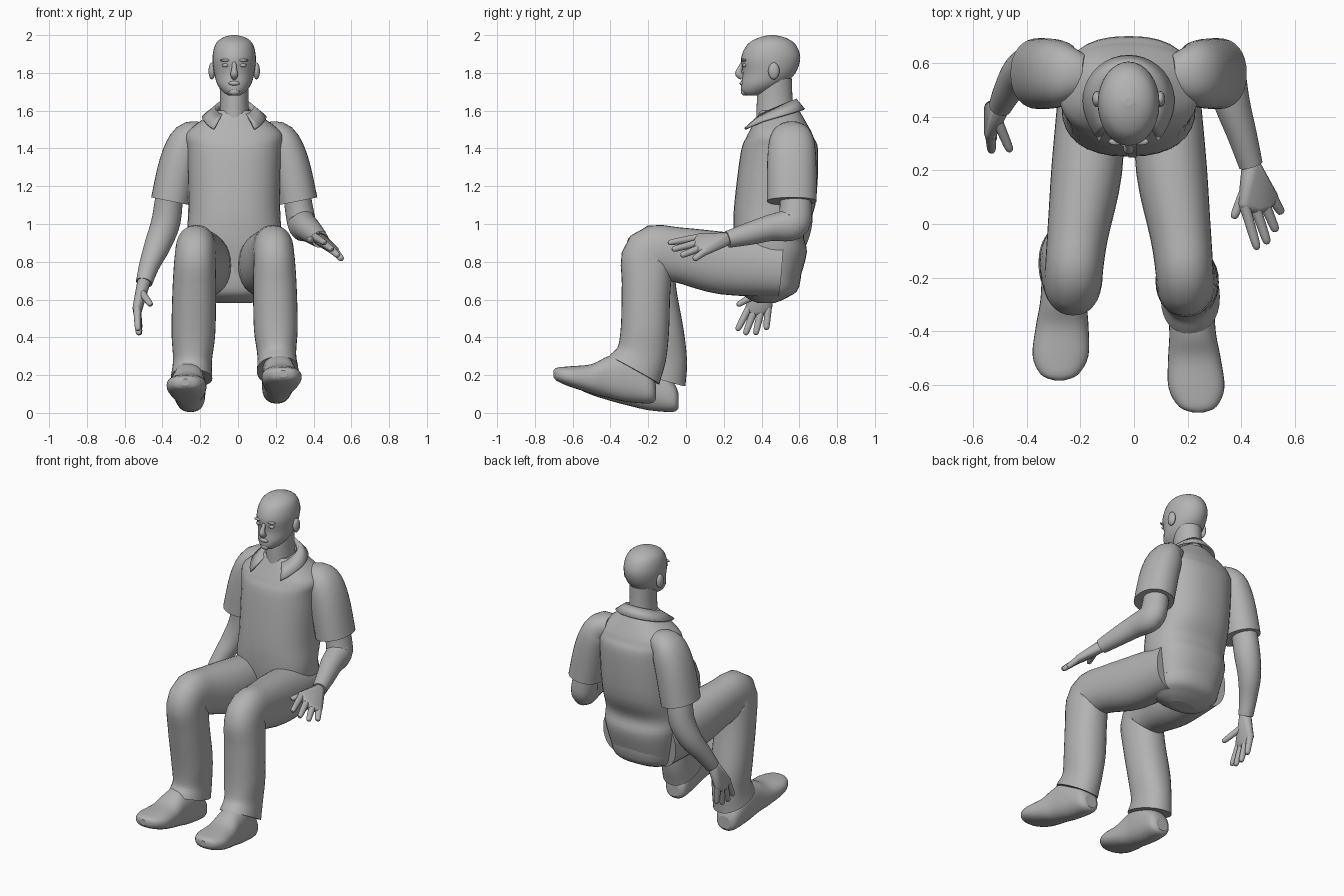
import bpy, bmesh, math
from mathutils import Vector

cube = bpy.data.objects.get("Cube")
if cube:
    bpy.data.objects.remove(cube)

grey = bpy.data.materials.new("plain grey")
grey.use_nodes = True
grey.diffuse_color = (0.45, 0.45, 0.45, 1)
grey.node_tree.nodes["Principled BSDF"].inputs["Base Color"].default_value = (0.45, 0.45, 0.45, 1)
MID = -0.02  # centre line of the upper body
ACROSS, DEEP, UP = Vector((1, 0, 0)), Vector((0, 1, 0)), Vector((0, 0, 1))
SIDES = (("left", 1), ("right", -1))


def finish(name, bm):
    bmesh.ops.recalc_face_normals(bm, faces=bm.faces[:])
    for face in bm.faces:
        face.smooth = True
    mesh = bpy.data.meshes.new(name)
    bm.to_mesh(mesh)
    bm.free()
    mesh.materials.append(grey)
    obj = bpy.data.objects.new(name, mesh)
    bpy.context.collection.objects.link(obj)
    return obj


def spline(rows, steps=4):
    """Smooth curve through rows of values."""
    rows = [Vector(row) for row in rows]
    padded = [rows[0]] + rows + [rows[-1]]
    out = []
    for before, start, end, after in zip(padded, padded[1:], padded[2:], padded[3:]):
        for i in range(steps):
            t = i / steps
            swing = (end - before) * (t * (1 - t) ** 2) - (after - start) * (t * t * (1 - t))
            out.append(start + (end - start) * (t * t * (3 - 2 * t)) + swing / 2)
    return out + [rows[-1]]


def oval(centre, u, v, power):
    """Rounded ring; a higher power makes it boxier."""
    ring = []
    for i in range(32):
        angle = math.tau * i / 32
        c, s = math.cos(angle), math.sin(angle)
        ring.append(centre + u * math.copysign(abs(c) ** (2 / power), c)
                    + v * math.copysign(abs(s) ** (2 / power), s))
    return ring


def skin(bm, rings):
    """Join rings into a capped surface with crisp rims."""
    rows = [[bm.verts.new(point) for point in ring] for ring in rings]
    for a, b in zip(rows, rows[1:]):
        for i in range(len(a)):
            bm.faces.new((a[i - 1], a[i], b[i], b[i - 1]))
    for row in (rows[0], rows[-1]):
        for edge in bm.faces.new(row).edges:
            edge.smooth = False


def profile(name, rows, spot, depth, power=2.0):
    """Rows: station, low edge, high edge, half width."""
    bm = bmesh.new()
    skin(bm, [oval(spot(t, (low + high) / 2), ACROSS * width, depth * ((high - low) / 2), power)
              for t, low, high, width in spline(rows)])
    finish(name, bm)


def upright(name, rows, power=2.0):
    profile(name, rows, lambda z, y: Vector((MID, y, z)), DEEP, power)


def sweep(bm, rows, power=2.0):
    """Rows: x, y, z, half width and, where it differs, half depth."""
    rows = spline([(*row[:4], row[-1]) for row in rows])
    path = [Vector(row[:3]) for row in rows]
    rings = []
    for i, row in enumerate(rows):
        along = (path[min(i + 1, len(path) - 1)] - path[max(i - 1, 0)]).normalized()
        u = (ACROSS - along * along.x).normalized()
        rings.append(oval(path[i], u * row[3], along.cross(u) * row[4], power))
    skin(bm, rings)


def limb(name, rows, power=2.0):
    bm = bmesh.new()
    sweep(bm, rows, power)
    finish(name, bm)


def ball(name, centre, size):
    bm = bmesh.new()
    bmesh.ops.create_uvsphere(bm, u_segments=16, v_segments=10, radius=1)
    bmesh.ops.scale(bm, vec=size, verts=bm.verts[:])
    bmesh.ops.translate(bm, vec=centre, verts=bm.verts[:])
    finish(name, bm)


def hand(side, wrist, knuckles, tips, thumb_tip):
    """Palm as a hull of rounded lumps; fingers fan from index to little finger."""
    wrist, thumb_tip = Vector(wrist), Vector(thumb_tip)
    first, last = map(Vector, knuckles)
    first_tip, last_tip = map(Vector, tips)
    digits = [(wrist.lerp(first, 0.4), thumb_tip)]
    for i in range(4):
        base, tip = first.lerp(last, i / 3), first_tip.lerp(last_tip, i / 3)
        arch = (tip - base).normalized() * math.sin(math.pi * i / 3) * 0.03
        digits.append((base + arch, tip + arch))
    palm, fingers = bmesh.new(), bmesh.new()
    for centre, radius in [(wrist, 0.036)] + [(base, 0.023) for base, tip in digits]:
        for tilt in (-1, -0.5, 0, 0.5, 1):
            level = math.pi / 2 * tilt
            for k in range(10):
                turn = math.tau * k / 10
                palm.verts.new(centre + radius * Vector((math.cos(turn) * math.cos(level),
                                                         math.sin(turn) * math.cos(level), math.sin(level))))
    bmesh.ops.remove_doubles(palm, verts=palm.verts[:], dist=0.001)
    bmesh.ops.convex_hull(palm, input=palm.verts[:])
    bmesh.ops.delete(palm, geom=[v for v in palm.verts if not v.link_faces], context="VERTS")
    finish(side + "_palm", palm)
    for base, tip in digits:
        sweep(fingers, [(*base.lerp(tip, t), r) for t, r in ((0, .02), (.5, .018), (.9, .015), (1, .006))])
    finish(side + "_fingers", fingers)


# Head, neck and face
upright("head", [(1.68, .32, .37, .03), (1.7, .295, .45, .06), (1.74, .292, .52, .09), (1.8, .3, .58, .106),
                 (1.88, .292, .605, .115), (1.95, .325, .58, .1), (1.985, .38, .53, .064), (2, .44, .47, .015)])
upright("neck", [(1.5, .37, .58, .085), (1.65, .375, .565, .075), (1.77, .38, .56, .08)])
limb("nose", [(MID, .305, 1.86, .01), (MID, .285, 1.82, .014), (MID, .28, 1.795, .02), (MID, .3, 1.775, .015)])
ball("mouth", (MID, .296, 1.745), (.03, .012, .012))
ball("chin", (MID, .31, 1.7), (.03, .02, .02))
for side, s in SIDES:
    ball(side + "_eye", (MID + s * .045, .31, 1.84), (.02, .012, .01))
    ball(side + "_brow", (MID + s * .045, .307, 1.867), (.03, .014, .008))
    ball(side + "_ear", (MID + s * .118, .465, 1.81), (.018, .03, .045))

# Shirt body, with a thin placket down its front
shirt = [(.7, .285, .6, .215), (.85, .26, .64, .245), (.95, .252, .625, .25), (1.1, .255, .685, .243),
         (1.38, .29, .7, .25), (1.46, .32, .675, .26), (1.51, .345, .652, .225), (1.6, .39, .6, .1)]
upright("shirt_body", shirt, 2.4)
bm = bmesh.new()
strip = [[bm.verts.new((MID + x, y - .004, z)) for x in (0, .03)] for z, y, back, width in spline(shirt[:-1])]
for a, b in zip(strip, strip[1:]):
    bm.faces.new((*a, *reversed(b)))
finish("shirt_placket", bm)

# Open collar, folded over, with pointed ends
bm = bmesh.new()
rows = []
for i in range(29):
    angle = math.radians(10 * i - 140)
    s, c = math.sin(angle), math.cos(angle)
    tip = max(0, abs(angle) - 1.9) * .04
    rows.append([bm.verts.new((MID + wide * s, middle + deep * c - drop, z + .046 * c - drop))
                 for wide, deep, middle, z, drop in ((.09, .1, .475, 1.585, 0), (.102, .11, .475, 1.612, 0),
                                                     (.168, .165, .46, 1.56, tip))])
for a, b in zip(rows, rows[1:]):
    for j in (0, 1):
        bm.faces.new((a[j], b[j], b[j + 1], a[j + 1]))
fold = finish("shirt_collar", bm).modifiers.new("thickness", "SOLIDIFY")
fold.thickness, fold.offset = 0.012, 0

# Short sleeves
for side, s in SIDES:
    limb(side + "_sleeve", [(MID + s * x, .56, z, w, d) for x, z, w, d in (
        (.16, 1.48, .06, .07), (.24, 1.45, .09, .115), (.29, 1.33, .104, .13), (.335, 1.12, .107, .132))], 2.2)

# Arms: the left reaches forward, the right hangs down
limb("left_arm", [(.305, .575, 1.2, .07, .08), (.325, .58, 1.07, .075, .085), (.34, .56, 1, .075, .088),
                  (.365, .45, .98, .067, .07), (.4, .34, .95, .056, .06), (.435, .22, .918, .045)])
limb("right_arm", [(-.36, .58, 1.2, .07, .08), (-.38, .59, 1.02, .077, .08), (-.425, .56, .89, .07),
                   (-.47, .495, .78, .054), (-.497, .44, .69, .044)])
hand("left", (.437, .215, .918), ((.41, .075, .93), (.515, .1, .855)), ((.46, -.095, .9), (.55, .04, .812)),
     (.37, .02, .915))
hand("right", (-.498, .435, .695), ((-.535, .335, .56), (-.535, .435, .56)), ((-.53, .27, .435), (-.52, .425, .44)),
     (-.46, .27, .57))

# Trousers: the seat, then two bent legs; the right shin swings further back
upright("trouser_seat", [(.582, .38, .47, .09), (.61, .32, .535, .16), (.67, .28, .6, .21), (.88, .27, .62, .235)], 2.3)
leg = [(.12, .5, .765, .125, .15), (.14, .2, .792, .132, .165), (.175, -.05, .838, .113, .145),
       (.19, -.19, .837, .108, .145), (.195, -.21, .68, .115, .13), (.2, -.217, .45, .116, .128),
       (.205, -.235, .31, .103, .133), (.21, -.275, .225, .11, .153)]
for side, s in SIDES:
    rows = []
    for x, y, z, w, d in leg:
        swing = max(0, .8 - z) * .22 if side == "right" and y < 0 else 0
        rows.append((s * x + (s - 1) * .018, y + swing, z - swing * .3, w, d))
    limb(side + "_leg", rows, 2.2)

# Shoes with raised toes, measured from heel to toe
shoe = [(.16, .07, .15, .04), (.19, .05, .21, .073), (.31, .058, .31, .085), (.41, .08, .3, .087),
        (.5, .103, .258, .098), (.61, .137, .247, .104), (.68, .167, .24, .07), (.702, .19, .225, .02)]
for side, x, lean, back, drop in (("left", .19, .07, 0, 0), ("right", -.24, -.055, .12, .045)):
    profile(side + "_shoe", shoe, lambda t, z: Vector((x + lean * t, back - t, z - drop)), UP, 2.4)
